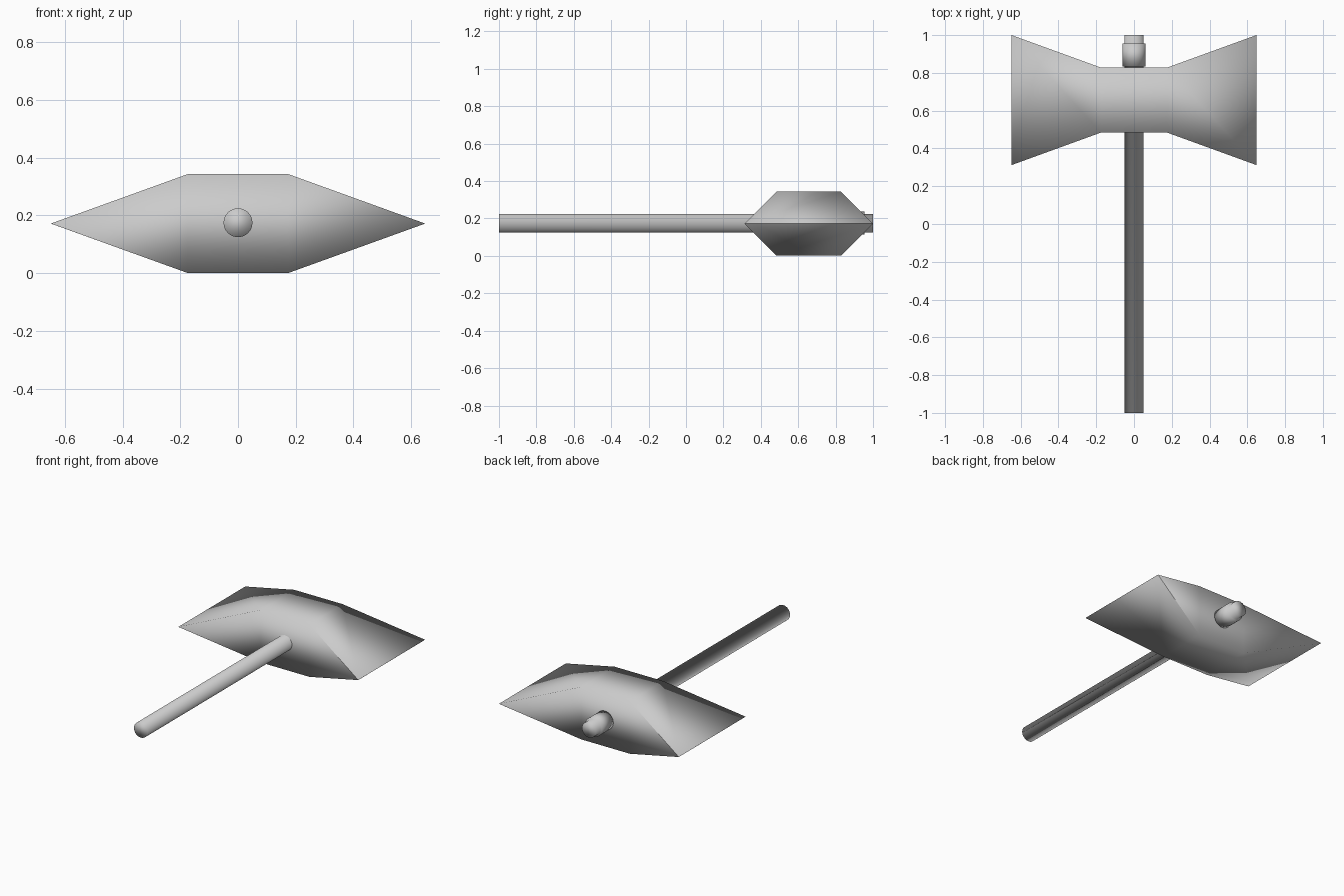
import bpy
import bmesh
from math import cos, sin, tau

cube = bpy.data.objects.get("Cube")
if cube:
    bpy.data.objects.remove(cube)

grey = bpy.data.materials.new("plain_grey")
grey.use_nodes = True
colour = (0.6, 0.6, 0.6, 1)
grey.diffuse_color = colour
grey.node_tree.nodes["Principled BSDF"].inputs["Base Color"].default_value = colour


def loft(name, rings):
    """Smooth closed skin through a row of equal-sized rings."""
    bm = bmesh.new()
    loops = [[bm.verts.new(p) for p in ring] for ring in rings]
    n = len(loops[0])
    for a, b in zip(loops, loops[1:]):
        for i in range(n):
            j = (i + 1) % n
            bm.faces.new((a[i], a[j], b[j], b[i]))
    bm.faces.new(loops[0][::-1])
    bm.faces.new(loops[-1])
    for face in bm.faces:
        face.smooth = True
    mesh = bpy.data.meshes.new(name)
    bm.to_mesh(mesh)
    bm.free()
    mesh.materials.append(grey)
    obj = bpy.data.objects.new(name, mesh)
    bpy.context.collection.objects.link(obj)
    return obj


MID_Y, MID_Z = 0.656, 0.172


def head_section(x, half_y, half_z):
    return [(x, MID_Y + sy * half_y, MID_Z + sz * half_z)
            for sy, sz in ((-1, -1), (1, -1), (1, 1), (-1, 1))]


# Double-bladed head: a square block tapering to a wide edge at each side
blade, block = (0.344, 0.0002), (0.172, 0.171)
loft("axe_head", [head_section(-0.648, *blade), head_section(-0.175, *block),
                  head_section(0.175, *block), head_section(0.648, *blade)])


# Round handle with a collar stepped out behind the head
def circle(y, radius, sides=32):
    return [(radius * cos(tau * i / sides), y, 0.175 - radius * sin(tau * i / sides))
            for i in range(sides)]


profile = [(-1, 0.05), (0.835, 0.05), (0.835, 0.061),
           (0.955, 0.061), (0.955, 0.05), (1, 0.05)]
loft("handle", [circle(y, r) for y, r in profile])
